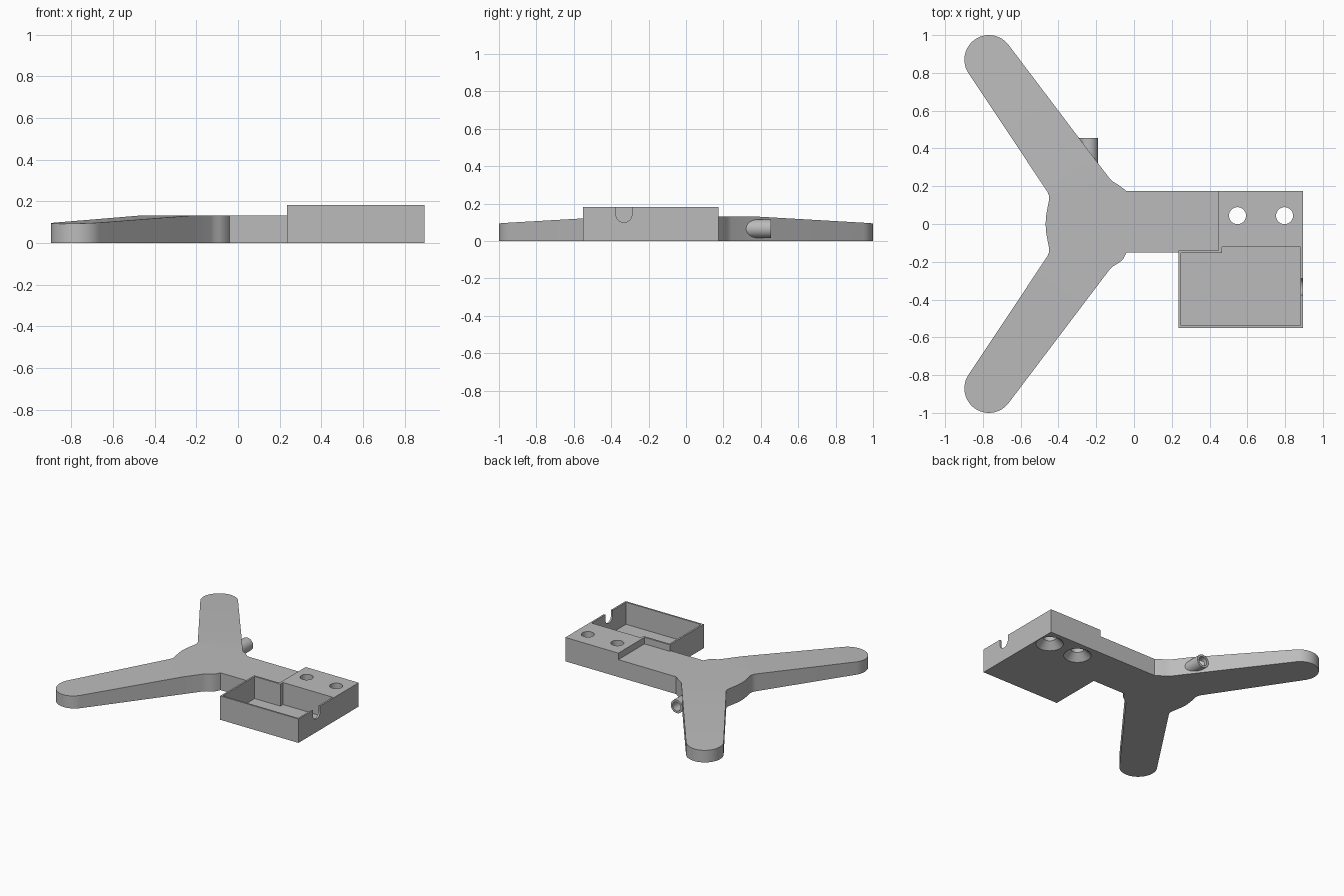
import bpy, bmesh, math
from mathutils import Vector

cube = bpy.data.objects.get("Cube")
if cube:
    bpy.data.objects.remove(cube, do_unlink=True)

grey = bpy.data.materials.new("plain_grey")
grey.use_nodes = True
colour = (0.5, 0.5, 0.5, 1)
grey.diffuse_color = colour
grey.node_tree.nodes["Principled BSDF"].inputs["Base Color"].default_value = colour


def add_object(name, bm):
    bmesh.ops.recalc_face_normals(bm, faces=bm.faces)
    mesh = bpy.data.meshes.new(name)
    bm.to_mesh(mesh)
    bm.free()
    mesh.materials.append(grey)
    obj = bpy.data.objects.new(name, mesh)
    bpy.context.collection.objects.link(obj)
    return obj


def prism(outline, z0, z1):
    bm = bmesh.new()
    base = bm.faces.new([bm.verts.new((x, y, z0)) for x, y in outline])
    top = bmesh.ops.extrude_face_region(bm, geom=[base])["geom"]
    bmesh.ops.translate(bm, vec=(0, 0, z1 - z0),
                        verts=[v for v in top if isinstance(v, bmesh.types.BMVert)])
    return bm


def lathe(profile, steps=48):
    """Closed solid of revolution about z from (radius, height) points."""
    bm = bmesh.new()
    rings = [[bm.verts.new((r * math.cos(math.tau * i / steps),
                            r * math.sin(math.tau * i / steps), z))
              for i in range(steps)] for r, z in profile]
    for a, b in zip(rings, rings[1:]):
        for i in range(steps):
            j = (i + 1) % steps
            bm.faces.new((a[i], a[j], b[j], b[i]))
    bm.faces.new(rings[0])
    bm.faces.new(rings[-1])
    return bm


def boolean(target, tool, operation):
    mod = target.modifiers.new(operation, "BOOLEAN")
    mod.operation, mod.object, mod.solver = operation, tool, "EXACT"
    bpy.context.view_layer.objects.active = target
    bpy.ops.object.modifier_apply(modifier=mod.name)
    bpy.data.objects.remove(tool, do_unlink=True)


def smooth(obj):
    bpy.ops.object.select_all(action="DESELECT")
    obj.select_set(True)
    bpy.context.view_layer.objects.active = obj
    bpy.ops.object.shade_smooth_by_angle(angle=math.radians(30))


# Forked base outline: bar edge, fillet, rounded leg, hub bulge
HEIGHT, TIP, TIP_R = 0.132, Vector((-0.768, 0.87)), 0.13


def half_outline(bar_y):
    pts = [(0.46, bar_y), (-0.04, bar_y), (-0.06, 0.19), (-0.09, 0.212), (-0.112, 0.224), (-0.13, 0.242)]
    for i in range(25):
        a = math.radians(37 + 177 * i / 24)
        pts.append((TIP.x + TIP_R * math.cos(a), TIP.y + TIP_R * math.sin(a)))
    return pts + [(-0.458, 0.17), (-0.45, 0.15), (-0.449, 0.13), (-0.457, 0.09), (-0.465, 0.045)]


back = half_outline(0.175)
front = [(x, -y) for x, y in half_outline(0.152)]
bm = prism(back + [(-0.468, 0)] + front[::-1], 0, HEIGHT)

# Leg tops slope down towards the tips
hub, start, fall = Vector((-0.15, 0, 0)), 0.33, 0.046
for side in (1, -1):
    axis = Vector((-0.58, 0.814 * side, 0)).normalized()
    bmesh.ops.bisect_plane(bm, geom=bm.verts[:] + bm.edges[:] + bm.faces[:],
                           plane_co=hub + axis * start, plane_no=axis)
    for v in bm.verts:
        d = (v.co - hub).dot(axis) - start
        if v.co.z > 0.1 and d > 0:
            v.co.z -= fall * d
body = add_object("forked_base", bm)

# Raised mounting block and tray
block = add_object("block", prism([(0.235, -0.55), (0.895, -0.55), (0.895, 0.175), (0.448, 0.175),
                                   (0.448, -0.14), (0.235, -0.14)], 0, 0.182))
boolean(body, block, "UNION")

# Tray pocket
pocket = add_object("pocket", prism([(0.248, -0.537), (0.882, -0.537), (0.882, -0.122), (0.465, -0.122),
                                     (0.465, -0.154), (0.248, -0.154)], 0.014, 0.3))
boolean(body, pocket, "DIFFERENCE")

# Cable notch in the tray wall
notch_outline = [(0.3, 0.043), (0.3, -0.043)]
notch_outline += [(0.143 - 0.043 * math.sin(math.pi * i / 16), -0.043 * math.cos(math.pi * i / 16))
                  for i in range(17)]
notch = add_object("notch", prism(notch_outline, 0.86, 0.95))
for v in notch.data.vertices:
    h, y, x = v.co
    v.co = (x, y - 0.332, h)
notch.data.flip_normals()
boolean(body, notch, "DIFFERENCE")

# Screw holes, countersunk from below
for x in (0.548, 0.797):
    hole = add_object("hole", lathe([(0.105, -0.01), (0.045, 0.05), (0.045, 0.3)]))
    hole.location = (x, 0.044, 0)
    bpy.context.view_layer.update()
    boolean(body, hole, "DIFFERENCE")
smooth(body)

# Hollow side spigot
tube = add_object("side_spigot", lathe([(0.05, 0), (0.05, 0.155), (0.034, 0.155), (0.034, 0.02)]))
tube.rotation_euler.x = -math.pi / 2
tube.location = (-0.24, 0.3, 0.066)
smooth(tube)
